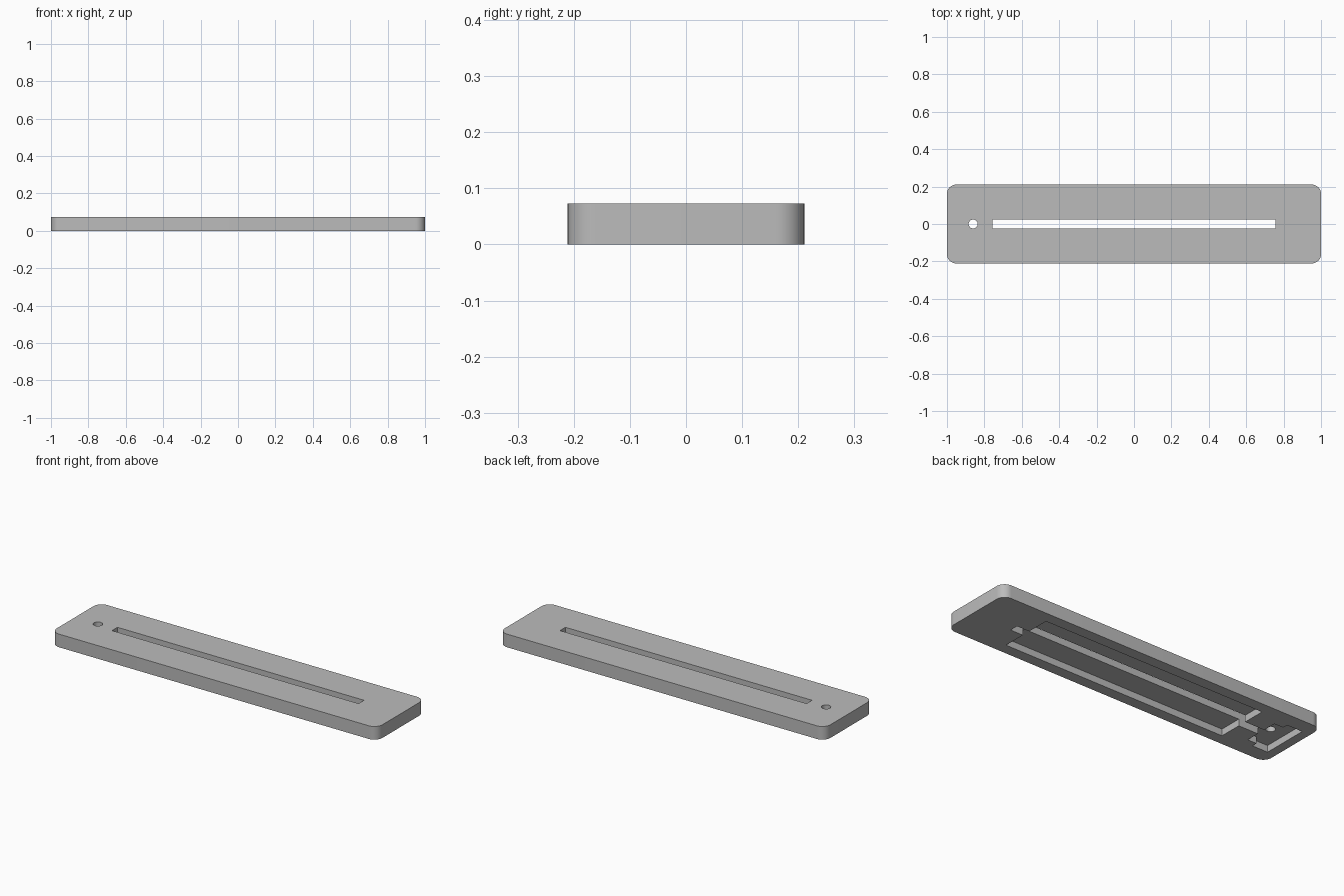
import bpy
import bmesh
from math import cos, sin, pi, radians

cube = bpy.data.objects.get("Cube")
if cube:
    bpy.data.objects.remove(cube, do_unlink=True)

HALF_Y, HEIGHT, DEPTH = 0.211, 0.073, 0.037
SLOT_X, SLOT_Y = 0.757, 0.024

grey = bpy.data.materials.new("plain grey")
grey.use_nodes = True
colour = (0.5, 0.5, 0.5, 1)
grey.diffuse_color = colour
grey.node_tree.nodes["Principled BSDF"].inputs["Base Color"].default_value = colour


def prism(name, outline, z0, z1):
    """Extrude a flat outline between two heights."""
    bm = bmesh.new()
    face = bm.faces.new([bm.verts.new((x, y, z0)) for x, y in outline])
    top = bmesh.ops.extrude_face_region(bm, geom=[face])["geom"]
    bmesh.ops.translate(bm, vec=(0, 0, z1 - z0),
                        verts=[v for v in top if isinstance(v, bmesh.types.BMVert)])
    bmesh.ops.recalc_face_normals(bm, faces=bm.faces)
    mesh = bpy.data.meshes.new(name)
    bm.to_mesh(mesh)
    bm.free()
    mesh.materials.append(grey)
    obj = bpy.data.objects.new(name, mesh)
    bpy.context.collection.objects.link(obj)
    return obj


def arc(cx, cy, r, start, sweep, steps):
    return [(cx + r * cos(start + sweep * i / steps),
             cy + r * sin(start + sweep * i / steps)) for i in range(steps + 1)]


def rounded_rect(hx, hy, r):
    points = []
    for k, (sx, sy) in enumerate([(1, 1), (-1, 1), (-1, -1), (1, -1)]):
        points += arc(sx * (hx - r), sy * (hy - r), r, k * pi / 2, pi / 2, 10)
    return points


def mirrored(half):
    """Close a half outline by mirroring it across the long axis."""
    return half + [(x, -y) for x, y in reversed(half)]


# Plate with rounded corners
plate = prism("cover_plate", rounded_rect(1, HALF_Y, 0.05), 0, HEIGHT)

# Underside recess: long bay, narrow channel and stepped end bay
recess = mirrored([(0.68, 0.15), (-0.68, 0.15), (-0.68, SLOT_Y), (-0.8, SLOT_Y),
                   (-0.8, 0.1), (-0.855, 0.1), (-0.855, 0.13), (-0.95, 0.13)])
# Through slot and round hole
slot = mirrored([(SLOT_X, SLOT_Y), (-SLOT_X, SLOT_Y)])
hole = arc(-0.86, 0, 0.024, 0, 2 * pi, 32)[:-1]

cutters = [prism("recess_cutter", recess, -0.1, DEPTH),
           prism("slot_cutter", slot, -0.2, 0.2),
           prism("hole_cutter", hole, -0.2, 0.2)]

bpy.ops.object.select_all(action='DESELECT')
plate.select_set(True)
bpy.context.view_layer.objects.active = plate
for cutter in cutters:
    cut = plate.modifiers.new(cutter.name, 'BOOLEAN')
    cut.operation = 'DIFFERENCE'
    cut.solver = 'EXACT'
    cut.object = cutter
    bpy.ops.object.modifier_apply(modifier=cut.name)
    bpy.data.objects.remove(cutter, do_unlink=True)

bpy.ops.object.shade_smooth_by_angle(angle=radians(30))
